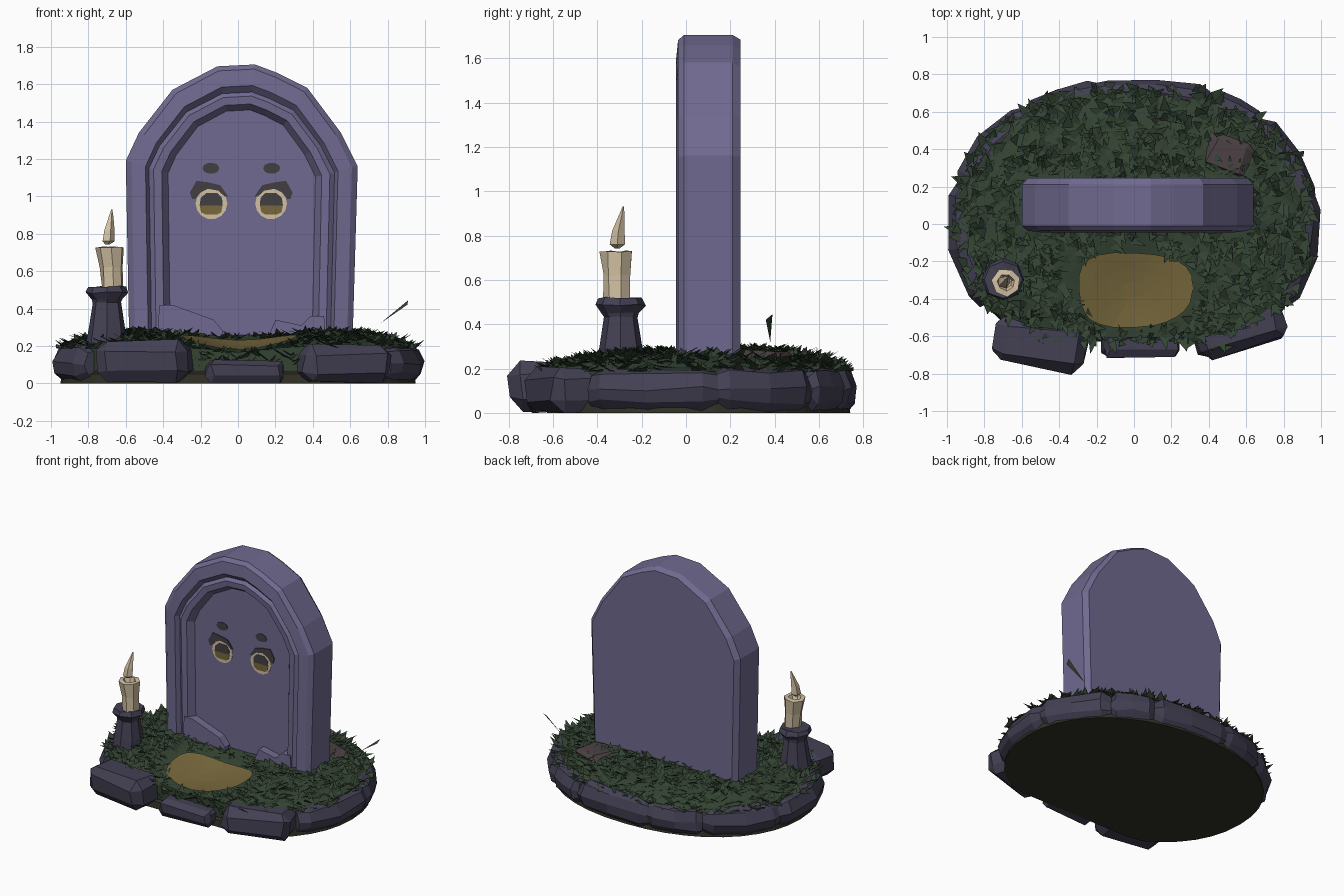
import bpy, bmesh, math, random
from mathutils import Vector, Matrix

if "Cube" in bpy.data.objects:
    bpy.data.objects.remove(bpy.data.objects["Cube"])

random.seed(7)


def mat(name, r, g, b):
    m = bpy.data.materials.new(name)
    m.diffuse_color = [((c / 255 + 0.055) / 1.055) ** 2.4 for c in (r, g, b)] + [1]
    m.use_nodes = True
    m.node_tree.nodes["Principled BSDF"].inputs["Base Color"].default_value = m.diffuse_color
    return m


STONE = mat("violet stone", 112, 106, 144)
ROCK = mat("dark rock", 67, 64, 83)
GRASS = mat("dark grass", 51, 67, 50)
PATCH = mat("golden dirt", 118, 103, 60)
SOIL = mat("dark soil", 48, 48, 38)
WAX = mat("cream", 210, 193, 162)
DARK = mat("eye dark", 66, 63, 67)
BROWN = mat("brown rock", 74, 64, 68)


def finish(bm, name, material, fix=True):
    if fix:
        bmesh.ops.recalc_face_normals(bm, faces=bm.faces)
    me = bpy.data.meshes.new(name)
    bm.to_mesh(me)
    bm.free()
    me.materials.append(material)
    ob = bpy.data.objects.new(name, me)
    bpy.context.collection.objects.link(ob)
    return ob


def loft(loops, name, material):
    """Skin a list of equal-length closed loops and cap both ends."""
    bm = bmesh.new()
    rows = [[bm.verts.new(p) for p in lp] for lp in loops]
    n = len(rows[0])
    for a, b in zip(rows, rows[1:]):
        for i in range(n):
            j = (i + 1) % n
            bm.faces.new((a[i], a[j], b[j], b[i]))
    bm.faces.new(rows[0])
    bm.faces.new(rows[-1])
    return finish(bm, name, material)


def jit(s):
    return random.uniform(-s, s)


def rim(t, k=1.0):
    """Rounded oval outline of the plot."""
    c, s = math.cos(t), math.sin(t)
    x = math.copysign(abs(c) ** 0.93, c) * k
    y = math.copysign(abs(s) ** 0.93, s) * 0.78 * k
    return x, max(y, -0.66 * k)


def ground(x, y):
    """Height of the grassy mound, dipping at the front centre."""
    r = min(1, math.hypot(x / 0.95, y / 0.74))
    dip = math.exp(-(x / 0.3) ** 2 - ((y + 0.42) / 0.36) ** 2)
    return 0.19 + 0.09 * (1 - r ** 5) - 0.105 * dip


# Soil slab under the plot
angles = [2 * math.pi * i / 40 for i in range(40)]
loft([[(*rim(t, k), z) for t in angles] for k, z in ((0.95, 0), (0.94, 0.05), (0.88, 0.08))],
     "soil_slab", SOIL)

# Edging stones, each a lofted arc with shrunken ends
section = [(0.94, 0.006), (0.985, 0.05), (1.0, 0.11), (0.965, 0.185), (0.91, 0.205), (0.78, 0.18), (0.78, 0.006)]
for k, (a0, a1) in enumerate([(-34, 10), (9, 47), (47, 67), (67, 101), (100, 125), (125, 165), (164, 214)]):
    loops = []
    for f in (0, 0.12, 0.5, 0.88, 1):
        t = math.radians(a0 + (a1 - a0) * f)
        s = 0.8 if f in (0, 1) else 1
        loops.append([])
        for r, z in section:
            x, y = rim(t, 0.88 + (r - 0.88) * s + jit(0.01))
            loops[-1].append((x, y, max(0.004, 0.1 + (z - 0.1) * s + jit(0.012))))
    loft(loops, f"edging_stone_{k}", ROCK)


# Loose chunky stones
def chunk(name, loc, size, rot, material):
    bm = bmesh.new()
    bmesh.ops.create_cube(bm, size=1, matrix=Matrix.Diagonal((*size, 1)))
    bmesh.ops.bevel(bm, geom=bm.edges[:], offset=min(size) * 0.25, segments=1, affect='EDGES')
    for v in bm.verts:
        v.co += Vector((jit(0.015), jit(0.015), jit(0.008)))
    bm.transform(Matrix.Translation(loc) @ Matrix.Rotation(math.radians(rot), 4, 'Z'))
    for v in bm.verts:
        v.co.z = max(v.co.z, 0)
    finish(bm, name, material)


chunk("front_stone_left", (-0.5, -0.635, 0.12), (0.49, 0.26, 0.22), -9, ROCK)
chunk("front_stone_middle", (0.04, -0.615, 0.065), (0.42, 0.18, 0.12), 2, ROCK)
chunk("front_stone_right", (0.56, -0.54, 0.105), (0.49, 0.27, 0.2), 19, ROCK)
chunk("buried_stone", (0.5, 0.36, 0.225), (0.24, 0.18, 0.11), -20, BROWN)

# Grass mound with rings following the ground height
loft([[(*rim(t, k), z) for t in angles] for k, z in ((0.9, 0.03), (0.92, 0.07))] +
     [[(x, y, ground(x, y)) for x, y in (rim(t, k) for t in angles)]
      for k in (0.92, 0.86, 0.76, 0.64, 0.5, 0.35, 0.2, 0.08)], "grass_mound", GRASS)

# Grass blades: scattered leaning triangles
bm = bmesh.new()


def blade(x, y, z, length, width, rise):
    a = random.uniform(0, 2 * math.pi)
    d, w = Vector((math.cos(a), math.sin(a), 0)), Vector((-math.sin(a), math.cos(a), 0))
    p = Vector((x, y, z))
    tip = p + d * length + Vector((0, 0, rise))
    bm.faces.new([bm.verts.new(q) for q in (p - w * width, p + w * width, tip)])


count = 0
while count < 1600:
    x, y = rim(random.uniform(0, 2 * math.pi), math.sqrt(random.random()) * 0.955)
    on_patch = math.hypot(x / 0.35, (y + 0.35) / 0.25) < 1
    in_stone = abs(x - 0.02) < 0.6 and -0.03 < y < 0.24
    on_rock = math.hypot((x - 0.5) / 0.1, (y - 0.36) / 0.07) < 1
    if on_patch or in_stone or on_rock:
        continue
    count += 1
    blade(x, y, ground(x, y) - 0.004, random.uniform(0.04, 0.09), random.uniform(0.018, 0.038),
          random.uniform(0.008, 0.045))
# taller fringe in front of the bare patch
for i in range(90):
    x = random.uniform(-0.3, 0.33)
    blade(x, random.uniform(-0.62, -0.555), random.uniform(0.09, 0.155), 0.05, 0.03, random.uniform(0.02, 0.055))
# one stray blade at the back right
bm.faces.new([bm.verts.new(q) for q in ((0.76, 0.38, 0.32), (0.905, 0.36, 0.42), (0.91, 0.39, 0.445))])
for f in bm.faces:
    f.normal_update()
    if f.normal.z < 0:
        f.normal_flip()
finish(bm, "grass_blades", GRASS, fix=False)

# Bare dirt patch draped on the mound
bm = bmesh.new()
rows = []
for k in (1, 0.75, 0.5, 0.2):
    rows.append([])
    for i in range(24):
        t = 2 * math.pi * i / 24
        kk = k * (1 + 0.04 * math.sin(3 * t + 1))
        c, s = math.cos(t), math.sin(t)
        x = math.copysign(abs(c) ** 0.75, c) * 0.305 * kk
        y = -0.35 + math.copysign(abs(s) ** 0.75, s) * 0.2 * kk
        rows[-1].append(bm.verts.new((x, y, ground(x, y) + 0.012)))
for a, b in zip(rows, rows[1:]):
    for i in range(24):
        bm.faces.new((a[i], a[(i + 1) % 24], b[(i + 1) % 24], b[i]))
bm.faces.new(rows[-1])
finish(bm, "dirt_patch", PATCH, fix=False)

# Headstone: one arch profile, stepped inwards to a recessed panel
arch = [(-.58, .14), (-.6, 1.19), (-.53, 1.34), (-.35, 1.57), (-.11, 1.695), (.09, 1.705),
        (.21, 1.66), (.37, 1.58), (.55, 1.34), (.64, 1.16), (.61, .14)]
PANEL_Y = 0.02
steps = [(.95, .97, .245), (1, 1, .21), (1, 1, -.01), (.95, .965, -.036), (.83, .84, -.045),
         (.80, .79, -.012), (.76, .76, -.032), (.69, .70, -.028), (.635, .655, PANEL_Y)]
loft([[(0.02 + (x - 0.02) * sx, y, 1 + (z - 1) * sz if z > 1 else z) for x, z in arch]
      for sx, sz, y in steps], "headstone", STONE)


def plate(name, pts, y0, y1, material):
    return loft([[(x, y, z) for x, z in pts] for y in (y0, y1)], name, material)


# Broken sill pieces at the foot of the panel
plate("sill_left", [(-.44, .14), (-.42, .42), (-.35, .42), (-.13, .34), (-.08, .28), (-.08, .14)], 0.05, -0.04, STONE)
plate("sill_right", [(.48, .14), (.46, .36), (.39, .36), (.34, .31), (.2, .34), (.14, .2), (.14, .14)], 0.05, -0.04, STONE)


# Face: thin plates on the panel, mirrored about the panel centre
def oval(cx, cz, rx, rz, n=14):
    return [(cx + rx * math.cos(2 * math.pi * i / n), cz + rz * math.sin(2 * math.pi * i / n)) for i in range(n)]


lash = [(-.257, 1.02), (-.222, 1.083), (-.16, 1.075), (-.095, 1.06), (-.053, 1.0), (-.07, .998),
        (-.105, 1.03), (-.16, 1.04), (-.2, 1.02), (-.228, .985), (-.245, .985)]
face = [("eye_white", oval(-.142, .962, .085, .085), .003, WAX),
        ("pupil", [(-.205, .952), (-.2, .99), (-.17, 1.018), (-.11, 1.018), (-.085, .99), (-.082, .952)], .005, DARK),
        ("iris", [(-.205, .952), (-.082, .952), (-.09, .915), (-.11, .903), (-.175, .903), (-.198, .915)], .005, PATCH),
        ("eyelash", lash, .007, DARK),
        ("eyebrow", oval(-.145, 1.15, .046, .03, 10), .004, DARK)]
for name, pts, h, m in face:
    plate(name + "_left", pts, PANEL_Y + .001, PANEL_Y - h, m)
    plate(name + "_right", [(0.035 - x, z) for x, z in pts], PANEL_Y + .001, PANEL_Y - h, m)


# Candle: low-sided turned shapes with a slight lean
def turned(name, prof, sides, material, wobble=0.0, twist=0.0):
    loft([[(cx + (r + jit(wobble)) * math.cos(2 * math.pi * i / sides + twist),
            cy + (r + jit(wobble)) * math.sin(2 * math.pi * i / sides + twist), z + jit(wobble))
           for i in range(sides)] for cx, cy, r, z in prof], name, material)


turned("candle_holder", [(-.705, -.295, .112, .2), (-.70, -.295, .1, .3), (-.70, -.295, .078, .43),
                         (-.70, -.295, .085, .45), (-.70, -.297, .113, .485), (-.70, -.297, .1, .518),
                         (-.69, -.297, .06, .515)], 8, ROCK, 0.005)
turned("candle", [(-.67, -.31, .06, .5), (-.674, -.312, .063, .62), (-.684, -.312, .075, .725),
                  (-.684, -.312, .045, .73), (-.684, -.31, .03, .69)], 7, WAX, 0.005, 0.3)
turned("candle_flame", [(-.70, -.31, .012, .742), (-.695, -.31, .036, .76), (-.69, -.305, .03, .82),
                        (-.68, -.29, .014, .89), (-.675, -.283, .003, .93)], 5, WAX)
